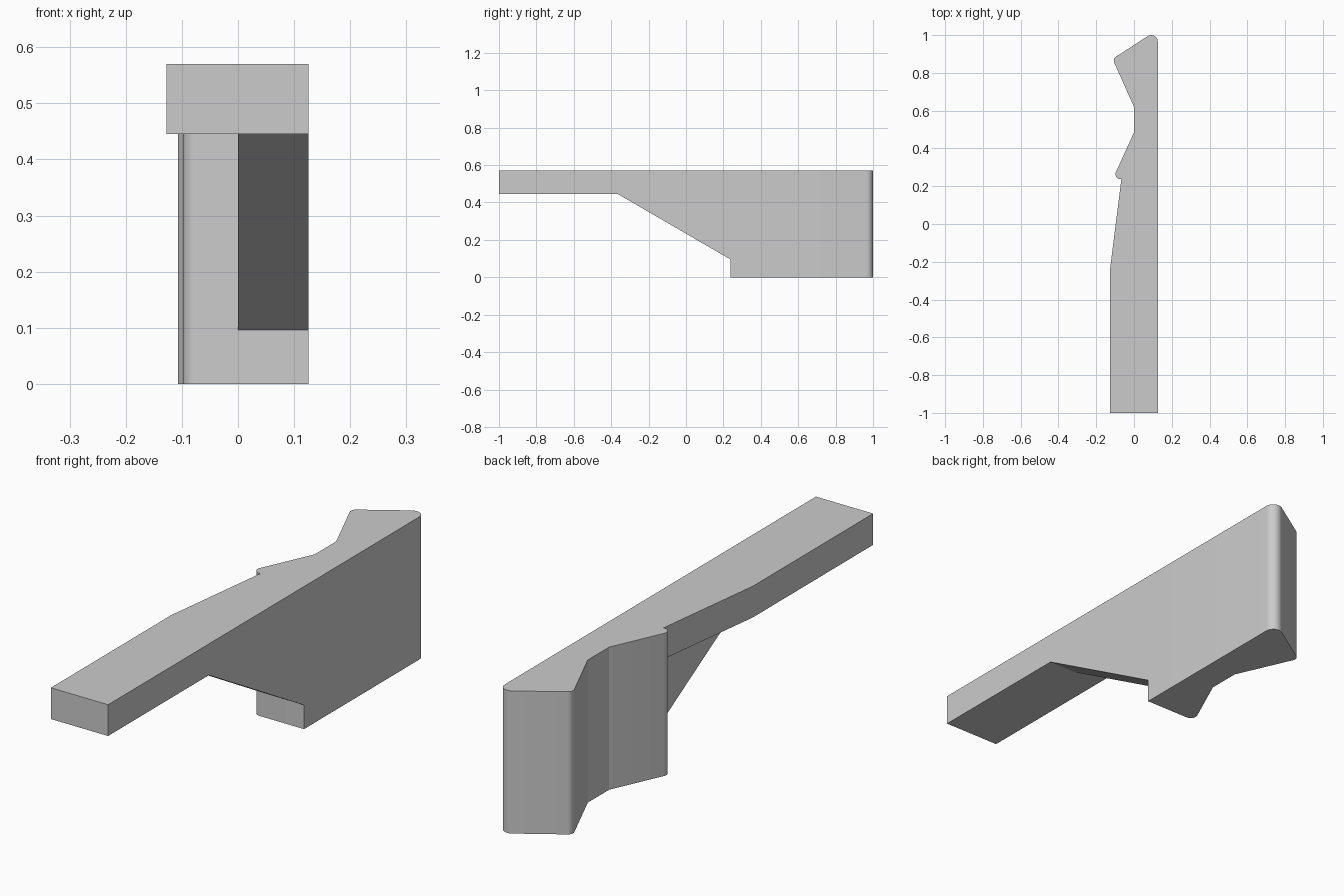
import bpy, bmesh, math
from mathutils import Vector

if "Cube" in bpy.data.objects:
    bpy.data.objects.remove(bpy.data.objects["Cube"])


def fillet(points, segs=10):
    """Points are (u, v) or (u, v, radius); rounds the corners that have a radius."""
    out = []
    for i, p in enumerate(points):
        c = Vector(p[:2])
        if len(p) == 2:
            out.append(c)
            continue
        a = (Vector(points[i - 1][:2]) - c).normalized()
        b = (Vector(points[(i + 1) % len(points)][:2]) - c).normalized()
        half, r = math.acos(a.dot(b)) / 2, p[2]
        mid = (a + b).normalized()
        centre = c + mid * (r / math.sin(half))
        # Sweep between the two tangent points
        start = c + a * (r / math.tan(half)) - centre
        sweep = math.pi - 2 * half
        if start.x * -mid.y - start.y * -mid.x < 0:
            sweep = -sweep
        for k in range(segs + 1):
            t = sweep * k / segs
            out.append(centre + Vector((start.x * math.cos(t) - start.y * math.sin(t),
                                        start.x * math.sin(t) + start.y * math.cos(t))))
    return out


def prism(name, outline, axis, lo, hi):
    """Closed solid from an outline, along X (outline in y, z) or Z (outline in x, y)."""
    bm = bmesh.new()
    rings = []
    for d in (lo, hi):
        rings.append([bm.verts.new((d, p[0], p[1]) if axis == 'X' else (p[0], p[1], d))
                      for p in outline])
    low, high = rings
    n = len(outline)
    bm.faces.new(low[::-1])
    bm.faces.new(high)
    for i in range(n):
        j = (i + 1) % n
        bm.faces.new((low[i], low[j], high[j], high[i]))
    bmesh.ops.recalc_face_normals(bm, faces=bm.faces[:])
    mesh = bpy.data.meshes.new(name)
    bm.to_mesh(mesh)
    bm.free()
    ob = bpy.data.objects.new(name, mesh)
    bpy.context.scene.collection.objects.link(ob)
    return ob


RIGHT, HEAD_Y, BAR_Z, TOP = 0.126, 0.237, 0.445, 0.57

# Full-height head: two rounded hooks with a notch between them
head = prism("hooked_head", fillet([
    (RIGHT, HEAD_Y), (RIGHT, 1.029, 0.035), (-0.1135, 0.874, 0.025),
    (0, 0.62), (0, 0.485), (-0.113, HEAD_Y, 0.027),
]), 'Z', 0, TOP)

# Straight bar with a tapered neck running into the head
prism("bar", [(RIGHT, -1), (RIGHT, HEAD_Y), (-0.067, HEAD_Y),
              (-0.127, -0.24), (-0.127, -1)], 'Z', BAR_Z, TOP)

# Sloped gusset under the bar, right half only
prism("gusset", [(-0.364, BAR_Z), (HEAD_Y, 0.096), (HEAD_Y, BAR_Z)], 'X', 0, RIGHT)

# Smooth the rounded hook edges only
bpy.context.view_layer.objects.active = head
head.select_set(True)
bpy.ops.object.shade_smooth_by_angle(angle=math.radians(20))
